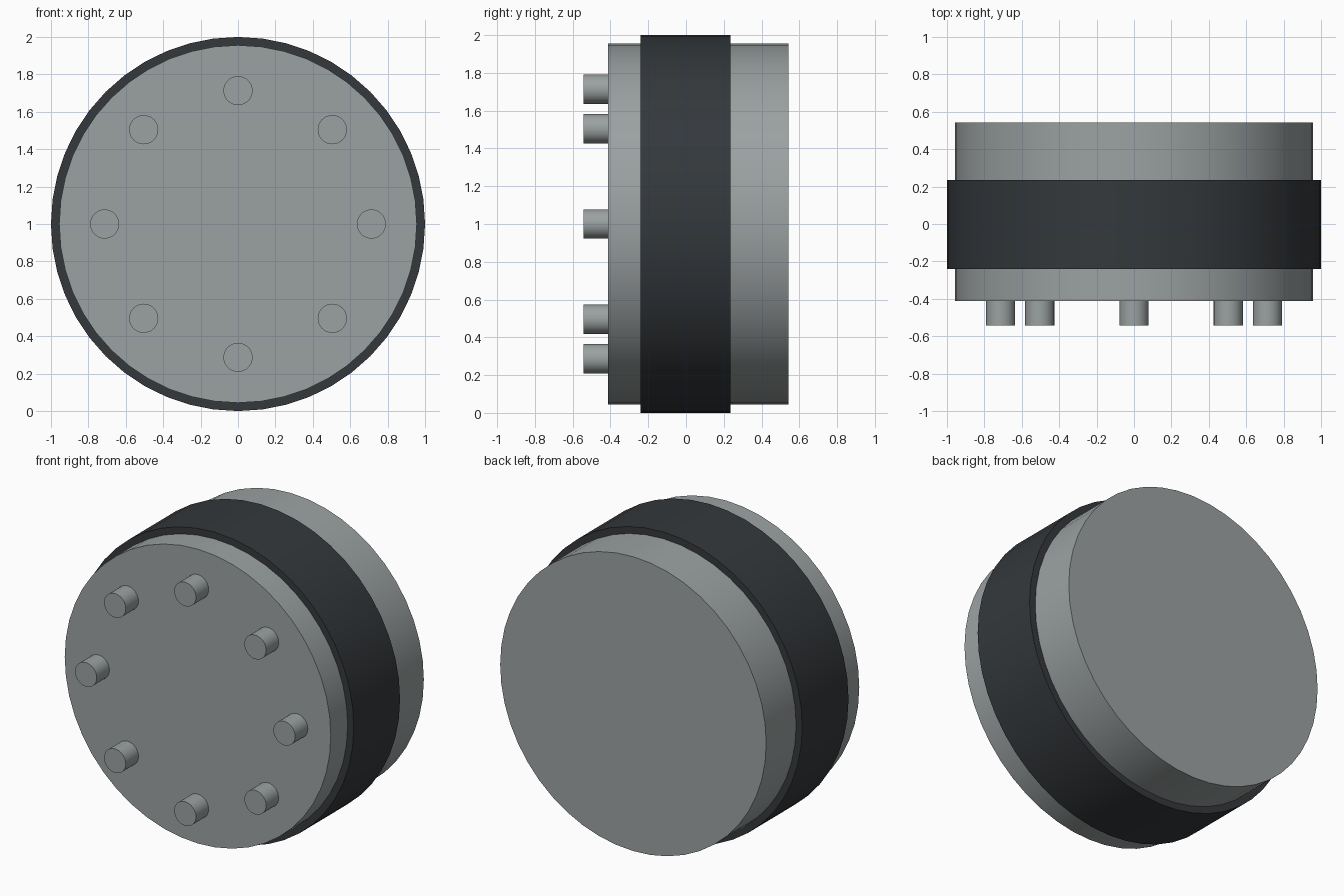
import bpy
from math import cos, sin, pi, radians

if "Cube" in bpy.data.objects:
    bpy.data.objects.remove(bpy.data.objects["Cube"])

CENTRE_Z = 1.0


def material(name, colour):
    mat = bpy.data.materials.new(name)
    mat.diffuse_color = colour
    mat.use_nodes = True
    mat.node_tree.nodes["Principled BSDF"].inputs["Base Color"].default_value = mat.diffuse_color
    return mat


def disc(name, radius, y0, y1, sides, x=0.0, z=CENTRE_Z, mat=None):
    """Cylinder lying along y, from y0 to y1."""
    bpy.ops.mesh.primitive_cylinder_add(
        vertices=sides, radius=radius, depth=y1 - y0,
        location=(x, (y0 + y1) / 2, z), rotation=(radians(90), 0, 0))
    ob = bpy.context.object
    ob.name = name
    bpy.ops.object.shade_smooth_by_angle(angle=radians(30))
    if mat:
        ob.data.materials.append(mat)
    return ob


grey = material("drum_grey", (0.33, 0.36, 0.36, 1))
dark = material("band_dark", (0.035, 0.04, 0.045, 1))

# Drum body and the wider dark band around it
disc("drum", 0.956, -0.413, 0.542, 48, mat=grey)
disc("band", 1.0, -0.24, 0.235, 48, mat=dark)

# Ring of eight studs on the front face
for i in range(8):
    a = i * pi / 4
    disc(f"stud_{i + 1}", 0.078, -0.543, -0.40, 32,
         x=0.713 * cos(a), z=CENTRE_Z + 0.713 * sin(a), mat=grey)
